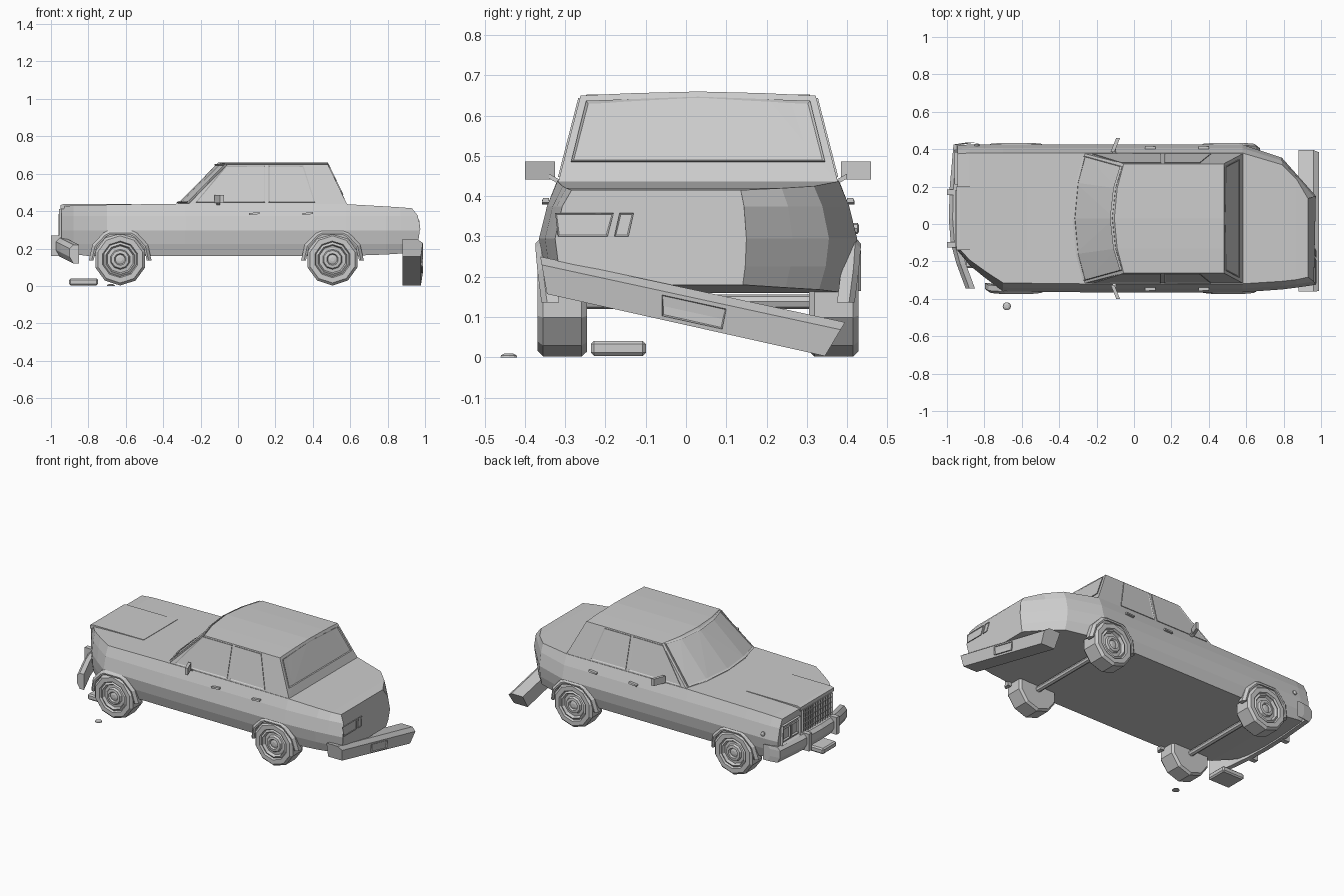
import bpy, bmesh, math
from mathutils import Vector

CY = 0.03  # centre line of the car (wreckage shifts it off y = 0)


def finish(bm, name):
    bmesh.ops.recalc_face_normals(bm, faces=bm.faces)
    me = bpy.data.meshes.new(name)
    bm.to_mesh(me)
    bm.free()
    ob = bpy.data.objects.new(name, me)
    bpy.context.collection.objects.link(ob)
    return ob


def loft(name, sections, caps=True, wrap=False):
    bm = bmesh.new()
    rings = [[bm.verts.new(p) for p in s] for s in sections]
    n = len(rings[0])
    pairs = list(zip(rings, rings[1:])) + ([(rings[-1], rings[0])] if wrap else [])
    for a, b in pairs:
        for i in range(n):
            j = (i + 1) % n
            bm.faces.new((a[i], a[j], b[j], b[i]))
    if caps and not wrap:
        bm.faces.new(rings[0])
        bm.faces.new(rings[-1])
    return finish(bm, name)


def hull(name, pts):
    bm = bmesh.new()
    for p in pts:
        bm.verts.new(p)
    bmesh.ops.convex_hull(bm, input=bm.verts)
    bmesh.ops.dissolve_limit(bm, angle_limit=0.01, verts=bm.verts, edges=bm.edges)
    return finish(bm, name)


def box(name, c, s):
    return hull(name, [(c[0] + i * s[0] / 2, c[1] + j * s[1] / 2, c[2] + k * s[2] / 2)
                       for i in (-1, 1) for j in (-1, 1) for k in (-1, 1)])


def panel(name, pts, out, rise=0.005, rim=0.008):
    """Raised frame around a recessed pane, lying on a surface that faces 'out'."""
    bm = bmesh.new()
    f = bm.faces.new([bm.verts.new(p) for p in pts])
    f.normal_update()
    if f.normal.dot(Vector(out)) < 0:
        f.normal_flip()
    nrm = f.normal.copy()
    top = bmesh.ops.extrude_discrete_faces(bm, faces=[f])['faces'][0]
    base = [bm.verts.new(p) for p in pts]
    for v in top.verts:
        v.co += nrm * rise
    tops = sorted(top.verts, key=lambda v: min(range(len(pts)), key=lambda i: (v.co - base[i].co).length))
    for i in range(len(pts)):
        j = (i + 1) % len(pts)
        bm.faces.new((base[i], base[j], tops[j], tops[i]))
    bmesh.ops.inset_region(bm, faces=[top], thickness=rim, use_boundary=True)
    for v in top.verts:
        v.co -= nrm * (rise - 0.001)
    return finish(bm, name)


def lathe(name, prof, x, y, z, s, n, phase=0.0):
    """Spin (radius, outward offset) pairs round an axis along y."""
    return loft(name, [[(x + r * math.cos(phase + 2 * math.pi * i / n), y + s * d,
                         z + r * math.sin(phase + 2 * math.pi * i / n)) for i in range(n)]
                       for r, d in prof])


# Lower body, with crushed front right and rear left corners
W = [0.925, 0.975, 1.0, 0.95, 0.885]


def body_section(x, R, L, zb, zt):
    xs = x if isinstance(x, list) else [x] * 5
    zs = [zb, 0.225, 0.295, 0.375, zt]
    right = [(xs[i], CY - R * W[i], zs[i]) for i in range(5)]
    left = [(xs[i], CY + L * W[i], zs[i]) for i in range(5)]
    return right + left[::-1]


loft("car_body", [body_section(*s) for s in (
    (-0.945, 0.17, 0.39, 0.175, 0.425),
    (-0.88, 0.25, 0.395, 0.17, 0.43),
    (-0.80, 0.315, 0.395, 0.16, 0.432),
    (-0.70, 0.39, 0.395, 0.16, 0.434),
    (-0.28, 0.395, 0.395, 0.16, 0.44),
    (0.58, 0.395, 0.395, 0.16, 0.437),
    (0.79, 0.38, 0.325, 0.168, 0.425),
    (0.87, 0.37, 0.235, 0.173, 0.42),
    ([0.95, 0.962, 0.972, 0.962, 0.93], 0.355, 0.12, 0.18, 0.415))])

# Raised centre of the hood
hull("hood", [(x, CY + s * 0.17, z) for s in (-1, 1)
              for x, z in ((-0.95, 0.41), (-0.95, 0.432), (-0.93, 0.438), (-0.57, 0.4385), (-0.57, 0.41))])

# Cabin with curved windscreen and slightly arched roof
cab = []
for t, xb, xt, zt in ((1, -0.27, -0.055, 0.65), (0.55, -0.315, -0.09, 0.656), (0, -0.33, -0.105, 0.66)):
    for s in (-1, 1):
        cab += [(xb, CY + s * t * 0.348, 0.432), (xt, CY + s * t * 0.292, zt),
                (0.585, CY + s * t * 0.348, 0.432), (0.48, CY + s * t * 0.292, zt)]
hull("cabin", cab)


def wx(t, f):  # windscreen x at half-width fraction t and height fraction f
    b = -0.27 - 0.06 * (1 - t * t)
    return b + f * 0.22


# Windscreen frame strips
ring = []
for t, f in ((-0.96, 0.04), (-0.55, 0.04), (0, 0.04), (0.55, 0.04), (0.96, 0.04),
             (0.94, 0.95), (0.55, 0.95), (0, 0.95), (-0.55, 0.95), (-0.94, 0.95)):
    ring.append((wx(t, f), CY + t * (0.348 - 0.056 * f), 0.434 + f * 0.22))
loft("windscreen_frame", [[(x + a, y, z + b) for a, b in ((-0.008, 0.004), (0.004, 0.01), (0.008, -0.004))]
                          for x, y, z in ring], wrap=True)

# Rear window
panel("rear_window", [(0.585 - (z - 0.432) * 0.48, CY + y, z) for y, z in
                      ((-0.315, 0.485), (0.315, 0.485), (0.278, 0.635), (0, 0.645), (-0.278, 0.635))], (1, 0, 0.4))

ARCH = [math.radians(a) for a in (-2, 28, 58, 90 - 22, 90 + 22, 122, 152, 182)]
for s, side in ((-1, "right"), (1, "left")):
    def on_side(x, z):
        return (x, CY + s * (0.348 - (z - 0.432) * 0.257), z)
    # Side windows
    panel("front_window_" + side, [on_side(*p) for p in
          ((-0.225, 0.447), (0.145, 0.447), (0.145, 0.643), (-0.065, 0.643))], (0, s, 0.2), 0.004)
    panel("back_window_" + side, [on_side(*p) for p in
          ((0.163, 0.447), (0.412, 0.447), (0.35, 0.643), (0.163, 0.643))], (0, s, 0.2), 0.004)
    # Door handles
    for x in (0.09, 0.375):
        hull("door_handle_" + side, [(x + dx, CY + s * y, z) for dx, y, z in
             ((-0.03, 0.37, 0.38), (-0.03, 0.388, 0.38), (0.025, 0.388, 0.384), (0.025, 0.37, 0.384),
              (-0.03, 0.388, 0.389), (0.025, 0.385, 0.395), (0.025, 0.37, 0.395), (-0.03, 0.37, 0.389))])
    # Wing mirrors on short stalks
    hull("mirror_" + side, [(x + dx, CY + s * y, z) for x, y in ((-0.115, 0.355), (-0.085, 0.43))
                            for dx in (-0.01, 0.01) for z in (0.442, 0.486)])
    hull("mirror_stalk_" + side, [(-0.105 + dx, CY + s * y, z + dz) for y, z in ((0.335, 0.43), (0.37, 0.45))
                                  for dx in (-0.01, 0.01) for dz in (-0.006, 0.006)])
    # Ten-sided wheels with stepped hubs, and wheel arch lips
    for x, end in ((-0.63, "front"), (0.505, "rear")):
        lathe(f"{end}_wheel_{side}", [(0.05, -0.123), (0.128, -0.123), (0.14, -0.11), (0.14, -0.014),
              (0.126, 0), (0.098, 0), (0.092, -0.012), (0.08, -0.004), (0.072, -0.022), (0.054, -0.02),
              (0.048, -0.006), (0.032, -0.004), (0.026, -0.014), (0.012, -0.01)],
              x, CY + s * 0.399, 0.142, s, 10, math.radians(18))
        loft(f"{end}_arch_{side}", [[(x + r * math.cos(a), CY + s * (w - 0.13 * max(0, 0.25 - 0.14 - r * math.sin(a))),
                                      0.142 + r * math.sin(a)) for r, w in
                                     ((0.142, 0.36), (0.142, 0.402), (0.152, 0.404), (0.168, 0.39), (0.168, 0.36))]
                                    for a in ARCH])

# Axles
for x, end in ((-0.63, "front"), (0.505, "rear")):
    lathe(end + "_axle", [(0.018, -0.3), (0.018, 0.3)], x, CY, 0.138, 1, 8)

# Grille with vertical and horizontal bars
panel("grille_frame", [(-0.945, CY + y, z) for y, z in ((-0.15, 0.26), (0.15, 0.26), (0.15, 0.41), (-0.15, 0.41))],
      (-1, 0, 0), 0.012, 0.01)
for i in range(11):
    box("grille_bar", (-0.95, CY - 0.125 + 0.025 * i, 0.335), (0.01, 0.007, 0.14))
for i in range(4):
    box("grille_crossbar", (-0.949, CY, 0.285 + 0.033 * i), (0.008, 0.28, 0.005))

# Surviving headlights
panel("headlight_housing", [(-0.945, CY + y, z) for y, z in
      ((0.18, 0.265), (0.365, 0.265), (0.355, 0.385), (0.18, 0.385))], (-1, 0, 0), 0.016, 0.01)
for y in (0.228, 0.315):
    panel("headlight", [(-0.947, CY + y + a, 0.325 + b) for a, b in
          ((-0.034, -0.038), (0.034, -0.038), (0.034, 0.038), (-0.034, 0.038))], (-1, 0, 0), 0.01, 0.01)
lathe("side_marker", [(0.014, -0.01), (0.014, 0.006), (0.007, 0.01)], -0.84, CY + 0.39, 0.32, 1, 8)

# Front bumper, bent back and sagging at the right end
BUMP = [(0.0, 0.245), (0.0, 0.2), (0.02, 0.165), (0.05, 0.165), (0.05, 0.265), (0.02, 0.265)]
loft("front_bumper", [[(x + dx, y, z + dz) for dx, z in BUMP] for x, y, dz in (
    (-0.90, 0.435, 0), (-0.965, 0.425, 0), (-0.985, 0.2, 0), (-0.99, 0.03, 0),
    (-0.98, -0.1, -0.005), (-0.95, -0.21, -0.02), (-0.90, -0.345, -0.045))])
for y in (-0.11, 0.17):
    box("bumper_guard", (-0.975, y, 0.215), (0.05, 0.03, 0.11))

# Rear bumper hanging down at the left, with its plate
RB = [(0.88, 0), (0.96, 0), (0.988, 0.22), (0.978, 1), (0.88, 1)]


def rear_bumper_end(y0, z0, y1, z1):
    return [(x, y0 + f * (y1 - y0), z0 + f * (z1 - z0)) for x, f in RB]


loft("rear_bumper", [rear_bumper_end(-0.362, 0.25, -0.345, 0.157), rear_bumper_end(0.395, 0.087, 0.345, 0.003)])
panel("rear_plate", [(0.982, y, z) for y, z in
      ((-0.06, 0.155), (0.1, 0.12), (0.09, 0.07), (-0.06, 0.103))], (1, 0, 0), 0.008, 0.005)

# Tail lamps on the undamaged side
for name, q in (("tail_lamp", ((-0.325, 0.358), (-0.18, 0.358), (-0.195, 0.3), (-0.318, 0.3))),
                ("reverse_lamp", ((-0.165, 0.358), (-0.13, 0.358), (-0.143, 0.3), (-0.178, 0.3)))):
    panel(name, [(0.972 - (z - 0.295) * 0.125, y, z) for y, z in q], (1, 0, 0), 0.004, 0.005)

# Debris on the ground: a broken lamp unit and a loose hub cap
debris = box("loose_lamp", (-0.825, -0.168, 0.022), (0.155, 0.137, 0.037))
bev = debris.modifiers.new("edge", 'BEVEL')
bev.width, bev.segments = 0.008, 1
loft("loose_cap", [[(-0.68 + r * math.cos(i * math.pi / 5), -0.44 + r * math.sin(i * math.pi / 5), z)
                    for i in range(10)] for r, z in ((0.022, 0.0), (0.02, 0.005), (0.01, 0.01))])
